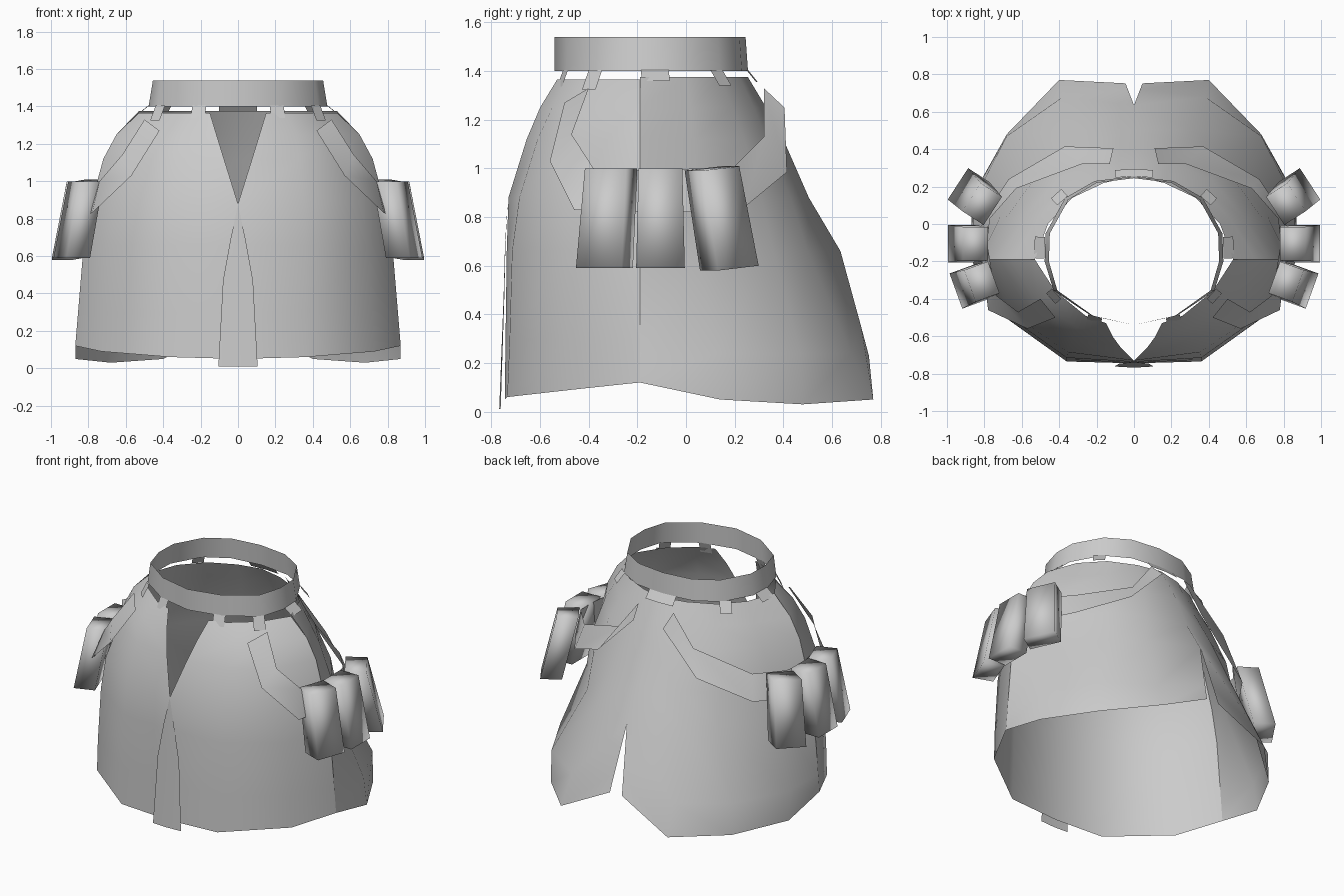
import bpy
from math import radians, cos, sin, hypot

cube = bpy.data.objects.get("Cube")
if cube:
    bpy.data.objects.remove(cube, do_unlink=True)

cloth = bpy.data.materials.new("grey_cloth")
cloth.use_nodes = True
grey = (0.6, 0.6, 0.6, 1)
cloth.diffuse_color = grey
for node in cloth.node_tree.nodes:
    if node.type == 'BSDF_PRINCIPLED':
        node.inputs["Base Color"].default_value = grey


def make_object(name, verts, faces, angle=50):
    """Build one half of a part and mirror it across x."""
    mesh = bpy.data.meshes.new(name)
    mesh.from_pydata(verts, [], faces)
    mesh.materials.append(cloth)
    obj = bpy.data.objects.new(name, mesh)
    bpy.context.collection.objects.link(obj)
    bpy.ops.object.select_all(action='DESELECT')
    obj.select_set(True)
    bpy.context.view_layer.objects.active = obj
    bpy.ops.object.shade_smooth_by_angle(angle=radians(angle))
    mod = obj.modifiers.new("mirror", 'MIRROR')
    mod.merge_threshold = 0.002


def sheet(name, rows):
    """Join rows of points, bottom row first, into strips of quads."""
    n = len(rows[0])
    verts = [p for row in rows for p in row]
    faces = [(r * n + c, r * n + c + 1, r * n + n + c + 1, r * n + n + c)
             for r in range(len(rows) - 1) for c in range(n - 1)]
    make_object(name, verts, faces)


def level(z, *points):
    return [(x, y, z) for x, y in points]


# Front skirt panel: centre to side seam, open in a V at the top
sheet("front_panel", [
    [(0, -.745, .05), (.36, -.735, .06), (.73, -.47, .09), (.87, -.19, .12)],
    level(.3, (0, -.742), (.36, -.725), (.72, -.475), (.855, -.19)),
    level(.66, (0, -.737), (.36, -.715), (.695, -.478), (.825, -.19)),
    level(.88, (0, -.73), (.355, -.685), (.66, -.475), (.785, -.19)),
    level(1.12, (.075, -.655), (.33, -.61), (.575, -.455), (.72, -.19)),
    level(1.25, (.115, -.6), (.31, -.55), (.51, -.42), (.65, -.19)),
    level(1.365, (.15, -.53), (.26, -.49), (.42, -.36), (.53, -.19)),
])

# Back skirt panel: side seam to centre, drawn in at the hips,
# with a slit and a flared hem
sheet("back_panel", [
    [(.87, -.19, .12), (.87, .14, .05), (.68, .48, .03), (.4, .77, .05), (.045, .752, .23)],
    level(.24, (.86, -.19), (.86, .12), (.68, .47), (.38, .68)) + [(.033, .72, .35)],
    level(.66, (.825, -.19), (.71, .05), (.49, .36), (.32, .5), (0, .635)),
    level(.88, (.785, -.19), (.68, .04), (.48, .31), (.26, .43), (0, .505)),
    level(1.12, (.72, -.19), (.59, .03), (.41, .24), (.2, .33), (0, .4)),
    level(1.25, (.65, -.19), (.52, .02), (.36, .19), (.17, .28), (0, .33)),
    level(1.375, (.53, -.19), (.46, 0), (.33, .14), (.16, .22), (0, .255)),
])

# Narrow pleat laid over the front seam
sheet("front_pleat", [
    level(.01, (0, -.768), (.105, -.762)),
    level(.47, (0, -.75), (.08, -.747)),
    level(.69, (0, -.744), (.04, -.742)),
    level(.87, (0, -.733), (.001, -.733)),
])

# Belt ring
belt = [(0, -.54), (.22, -.49), (.41, -.355), (.455, -.2),
        (.45, -.05), (.35, .13), (.2, .22), (0, .245)]
sheet("belt", [
    [(x * 1.05, y + (.01 if y > 0 else 0), 1.4) for x, y in belt],
    level(1.54, *belt),
])

# Belt loops: two top corners, lower height, outward flare
loops = {
    "front_loop": ((.17, -.505), (.245, -.485), 1.325, .03),
    "corner_loop": ((.39, -.4), (.44, -.345), 1.325, .04),
    "side_loop": ((.48, -.185), (.475, -.07), 1.36, .055),
    "rear_loop": ((.41, .1), (.355, .15), 1.34, .05),
    "back_loop": ((.1, .248), (0, .255), 1.355, .04),
}
for name, (a, b, low, out) in loops.items():
    dx, dy = b[1] - a[1], a[0] - b[0]
    flare = out / hypot(dx, dy)
    sheet(name, [
        level(low, *[(x + dx * flare if x else 0, y + dy * flare) for x, y in (a, b)]),
        level(1.405, a, b),
    ])

# Strap that sweeps down from the belt, behind the pouches and up to the back
sheet("pouch_strap", [
    [(.42, -.5, 1.27), (.57, -.56, 1.03), (.78, -.46, .83), (.825, -.1, .82),
     (.81, .03, .82), (.67, .24, .84), (.37, .415, .985), (.11, .405, 1.25)],
    [(.5, -.4, 1.33), (.62, -.47, 1.14), (.74, -.38, 1), (.785, -.1, .99),
     (.77, .03, 1), (.63, .19, 1), (.28, .32, 1.13), (.13, .32, 1.33)],
])


# Pouches: leaning boxes with soft shading
def pouch(name, x, y, yaw, lean=.08, tilt=0):
    out = (cos(radians(yaw)), sin(radians(yaw)))
    side = (-out[1], out[0])
    verts = []
    for z, offset, half, shift in ((.59, lean, .1, tilt), (1, 0, .09, 0)):
        for depth, s in ((0, -half), (.135, -half), (.135, half), (0, half)):
            d = depth + offset
            verts.append((x + out[0] * d + side[0] * (s + shift),
                          y + out[1] * d + side[1] * (s + shift),
                          z + tilt * s * 5))
    faces = [(3, 2, 1, 0), (4, 5, 6, 7)]
    faces += [(i, (i + 1) % 4, (i + 1) % 4 + 4, i + 4) for i in range(4)]
    make_object(name, verts, faces, angle=100)


pouch("front_pouch", .75, -.285, -20)
pouch("middle_pouch", .78, -.105, 0)
pouch("rear_pouch", .755, .07, 33, .1, .02)
